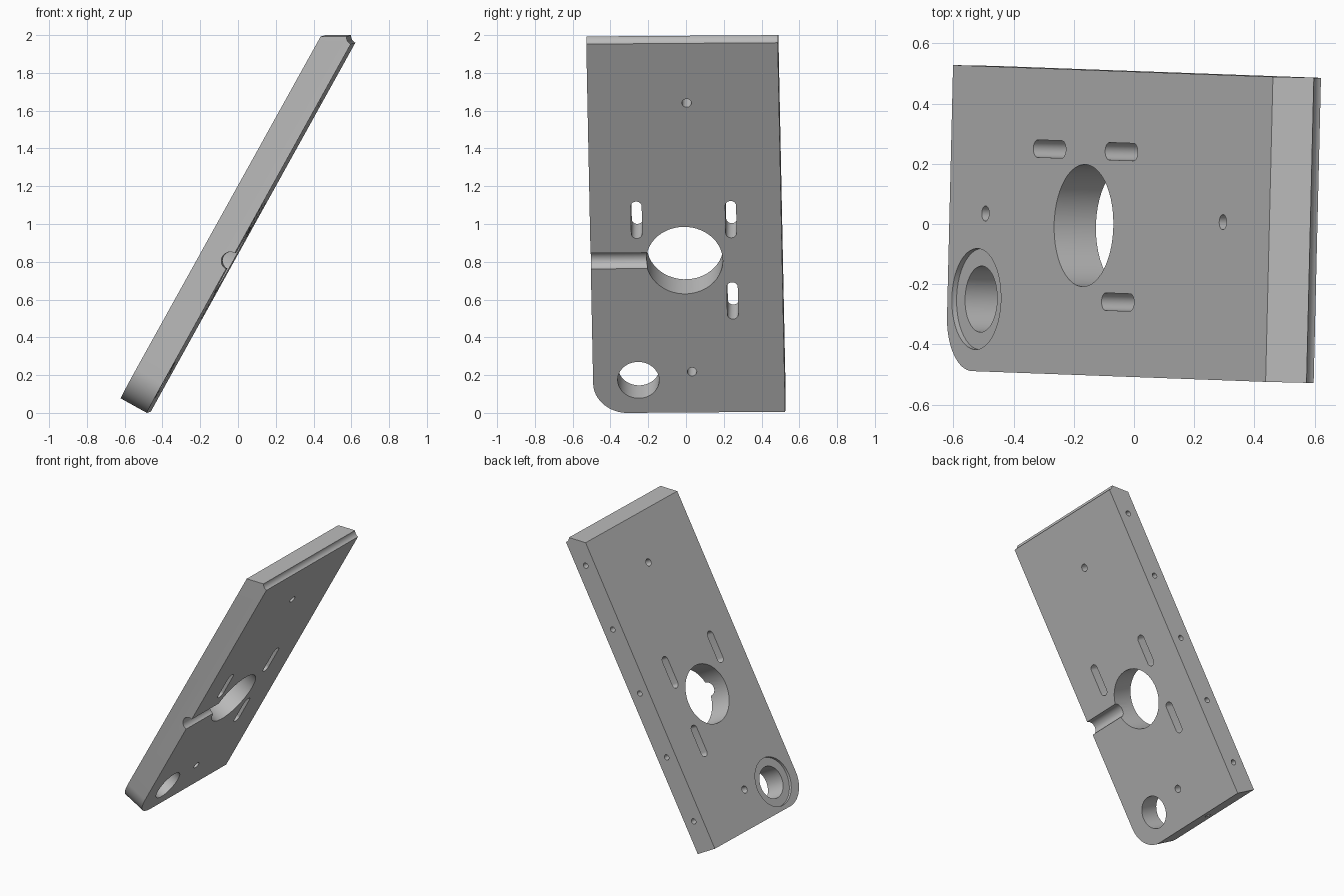
import bpy, bmesh
from math import sin, cos, pi, radians
from mathutils import Matrix, Vector

default = bpy.data.objects.get("Cube")
if default:
    bpy.data.objects.remove(default, do_unlink=True)

# Plate space: x = along the length, y = across the width, z = through the thickness
THICK, HALF_W = 0.159, 0.507
TOP_UPPER, TOP_LOWER = 2.192, 2.2805

grey = bpy.data.materials.new("plain_grey")
grey.use_nodes = True
grey.diffuse_color = (0.5, 0.5, 0.5, 1)
grey.node_tree.nodes["Principled BSDF"].inputs["Base Color"].default_value = (0.5, 0.5, 0.5, 1)


def prism(name, outline, depth, matrix):
    """Extrude a flat outline along its z, then place it."""
    bm = bmesh.new()
    face = bm.faces.new([bm.verts.new((x, y, 0)) for x, y in outline])
    new = bmesh.ops.extrude_face_region(bm, geom=[face])["geom"]
    bmesh.ops.translate(bm, vec=(0, 0, depth),
                        verts=[g for g in new if isinstance(g, bmesh.types.BMVert)])
    bmesh.ops.transform(bm, matrix=matrix, verts=bm.verts)
    bmesh.ops.recalc_face_normals(bm, faces=bm.faces)
    mesh = bpy.data.meshes.new(name)
    bm.to_mesh(mesh)
    bm.free()
    obj = bpy.data.objects.new(name, mesh)
    bpy.context.collection.objects.link(obj)
    return obj


def capsule(r, straight=0.0, n=48):
    """Circle outline, or a slot outline when straight > 0."""
    pts = []
    for i in range(n):
        a = 2 * pi * (i + 0.5) / n - pi / 2
        pts.append((r * cos(a) + (straight if cos(a) > 0 else -straight) / 2, r * sin(a)))
    return pts


# Plate: side profile with slanted top end and a cove along its lower edge
r_cove = 0.046
profile = [(0, 0)]
for i in range(9):
    a = radians(180 - 61 * i / 8)
    profile.append((TOP_LOWER + r_cove * cos(a), r_cove * sin(a)))
profile += [(TOP_UPPER, THICK), (0, THICK)]
plate = prism("plate", profile, 2 * HALF_W,
              Matrix.Translation((0, HALF_W, 0)) @ Matrix.Rotation(pi / 2, 4, 'X'))
plate.data.materials.append(grey)

# Rounded bottom corner
bm = bmesh.new()
bm.from_mesh(plate.data)
corner = [e for e in bm.edges
          if all(v.co.x < 0.01 and v.co.y < -0.4 for v in e.verts)]
bmesh.ops.bevel(bm, geom=corner, offset=0.18, segments=16, profile=0.5, affect='EDGES')
bm.to_mesh(plate.data)
bm.free()

cutters = []


def drill(s, t, r, straight=0.0, bottom=-0.1, height=0.5):
    """Hole or slot through the thickness."""
    cutters.append(prism("cutter", capsule(r, straight), height,
                         Matrix.Translation((s, t, bottom))))


# Large bore and the three slots around it
BORE_S, BORE_T = 0.921, -0.01
drill(BORE_S, BORE_T, 0.203)
for ds, dt in ((1, 1), (1, -1), (-1, 1)):
    drill(BORE_S + 0.246 * ds, BORE_T + 0.25 * dt, 0.029, 0.165)

# Two pin holes
for s in (0.246, 1.873):
    drill(s, 0.018, 0.025)

# Corner bore with shallow counterbore in the upper face
drill(0.198, -0.267, 0.11)
drill(0.198, -0.267, 0.168, bottom=THICK - 0.018)

# Half-round channel from the front edge to the bore, in the lower face
cutters.append(prism("cutter", capsule(0.048), 0.5,
                     Matrix.Translation((BORE_S, -0.1, 0)) @ Matrix.Rotation(pi / 2, 4, 'X')))

# Blind holes along the back edge and one in the bottom end
for i in range(5):
    cutters.append(prism("cutter", capsule(0.019, n=24), 0.2,
                         Matrix.Translation((0.215 + 0.458 * i, HALF_W + 0.08, THICK / 2))
                         @ Matrix.Rotation(pi / 2, 4, 'X')))
cutters.append(prism("cutter", capsule(0.019, n=24), 0.2,
                     Matrix.Translation((-0.08, 0.1, THICK / 2))
                     @ Matrix.Rotation(pi / 2, 4, 'Y')))

# Cut everything, then drop the cutters
for c in cutters:
    c.hide_render = True
    mod = plate.modifiers.new("cut", 'BOOLEAN')
    mod.operation, mod.solver, mod.object = 'DIFFERENCE', 'EXACT', c
bpy.context.view_layer.update()
cut = bpy.data.meshes.new_from_object(
    plate.evaluated_get(bpy.context.evaluated_depsgraph_get()))
plate.modifiers.clear()
plate.data = cut
for c in cutters:
    bpy.data.objects.remove(c, do_unlink=True)
cut.materials.clear()
cut.materials.append(grey)

# Lean the plate, with a slight turn and roll
lean = Matrix(((0.4852, 0, -0.8744, -0.4765),
               (0, 1, 0, 0),
               (0.8744, 0, 0.4852, 0.0029),
               (0, 0, 0, 1)))
turn = Matrix.Rotation(-0.024, 4, 'Z') @ Matrix.Rotation(0.007, 4, 'X')
cut.transform(Matrix.Translation((0, 0.006, 0)) @ turn @ lean)

# Stand it on the ground and centre it
lo = Vector([min(v.co[i] for v in cut.vertices) for i in range(3)])
hi = Vector([max(v.co[i] for v in cut.vertices) for i in range(3)])
cut.transform(Matrix.Translation((-(lo.x + hi.x) / 2, -(lo.y + hi.y) / 2, -lo.z)))

bpy.context.view_layer.objects.active = plate
plate.select_set(True)
bpy.ops.object.shade_smooth_by_angle(angle=radians(30))
